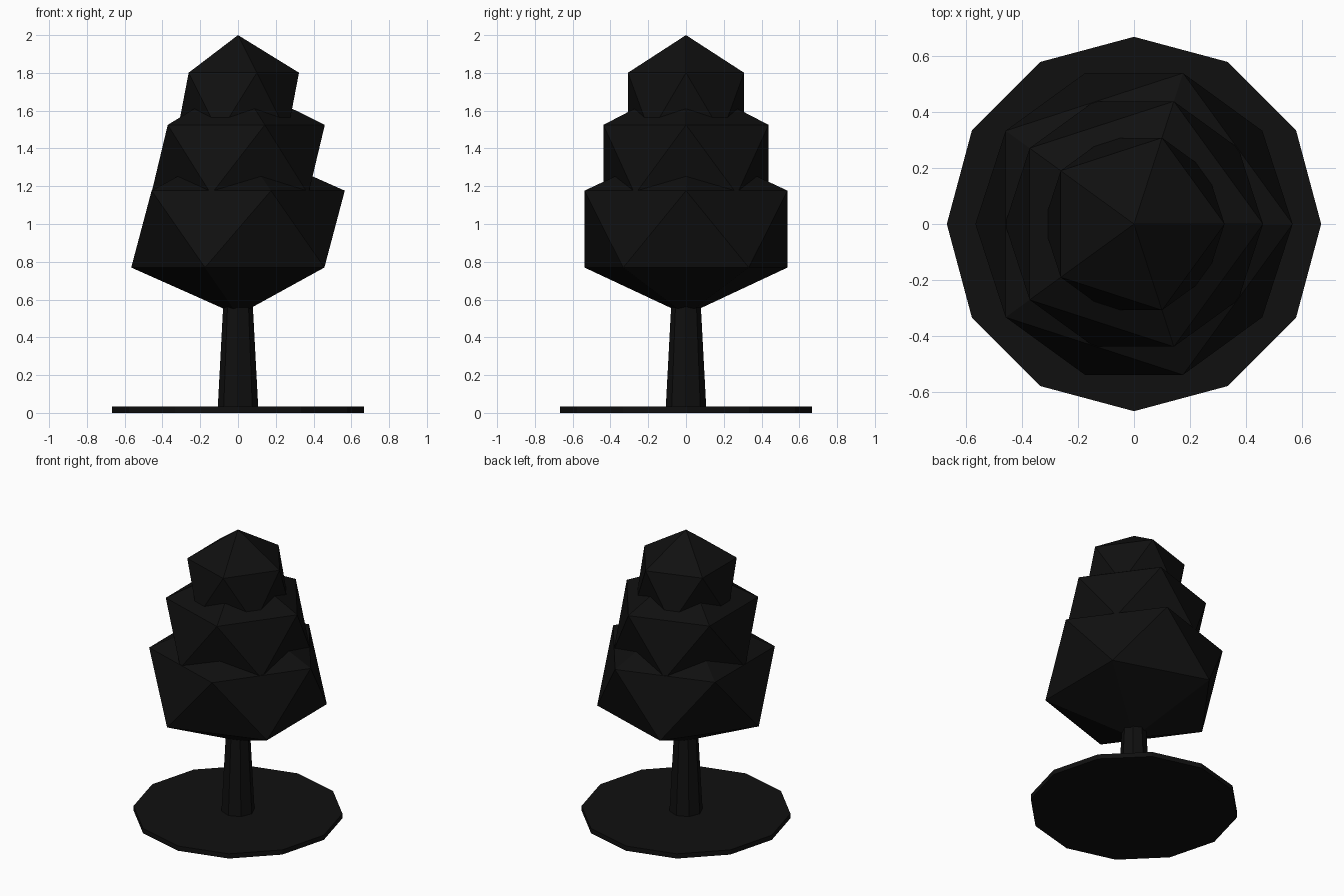
import bpy

if "Cube" in bpy.data.objects:
    bpy.data.objects.remove(bpy.data.objects["Cube"])

dark = bpy.data.materials.new("dark")
dark.diffuse_color = (0.005, 0.005, 0.005, 1)
dark.use_nodes = True
dark.node_tree.nodes["Principled BSDF"].inputs["Base Color"].default_value = dark.diffuse_color


def finish(name):
    obj = bpy.context.object
    obj.name = name
    obj.data.materials.append(dark)
    return obj


def tapered(name, sides, r_bottom, r_top, z0, z1):
    bpy.ops.mesh.primitive_cone_add(vertices=sides, radius1=r_bottom, radius2=r_top,
                                    depth=z1 - z0, location=(0, 0, (z0 + z1) / 2))
    return finish(name)


def foliage(name, radius, half_height, z):
    bpy.ops.mesh.primitive_ico_sphere_add(subdivisions=1, radius=1, location=(0, 0, z))
    obj = finish(name)
    obj.scale = (radius, radius, half_height)
    return obj


# Ground disc and trunk
tapered("base_disc", 12, 0.667, 0.667, 0.0, 0.033)
tapered("trunk", 8, 0.107, 0.073, 0.03, 0.67)

# Three stacked low-poly crowns
foliage("foliage_lower", 0.632, 0.455, 0.973)
foliage("foliage_middle", 0.514, 0.411, 1.341)
foliage("foliage_top", 0.361, 0.36, 1.64)
